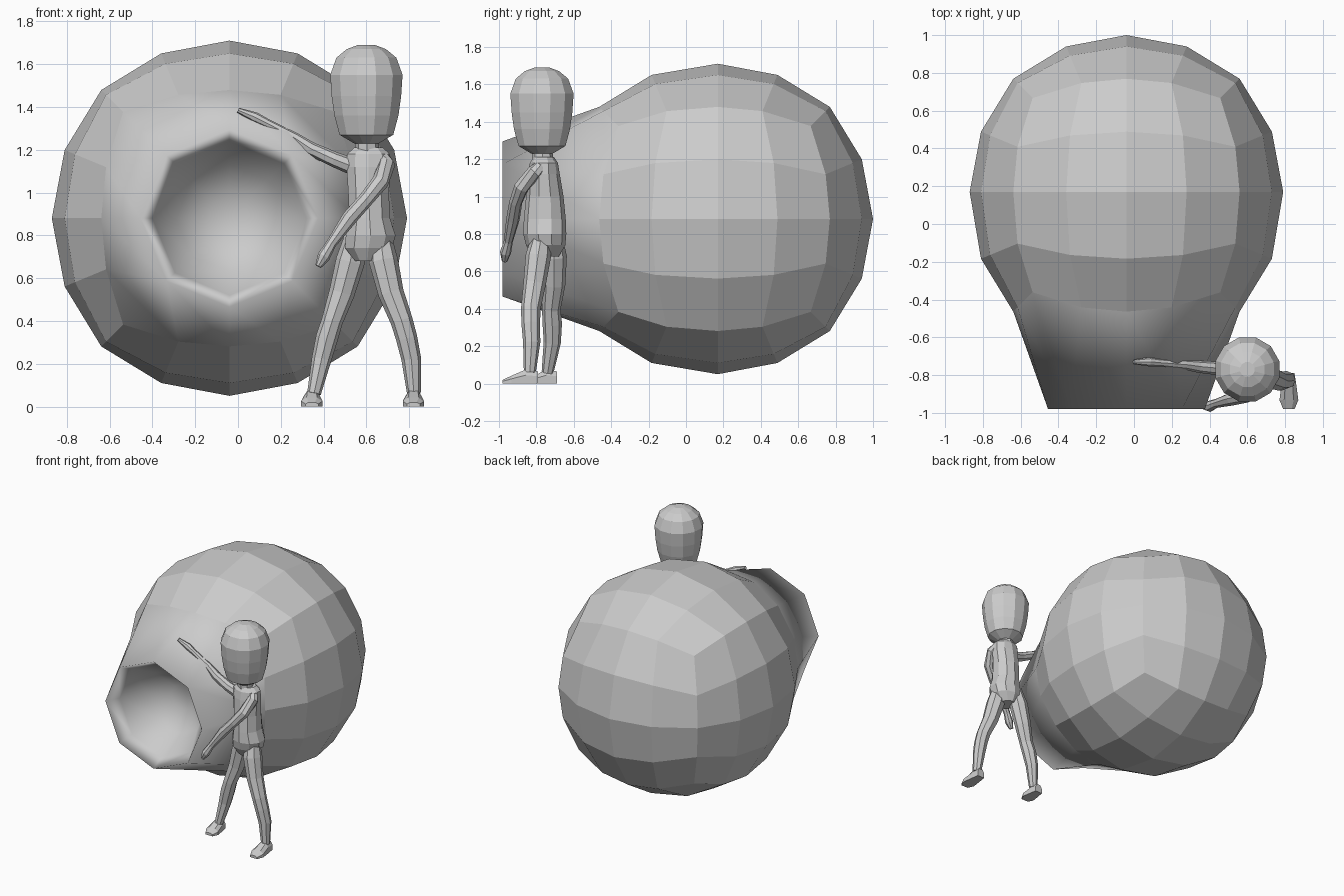
import bpy, bmesh, math
from mathutils import Vector

cube = bpy.data.objects.get("Cube")
if cube:
    bpy.data.objects.remove(cube, do_unlink=True)

GREY = 0.6
mat = bpy.data.materials.new("plain grey")
mat.use_nodes = True
mat.diffuse_color = (GREY, GREY, GREY, 1)
mat.node_tree.nodes["Principled BSDF"].inputs["Base Color"].default_value = (GREY, GREY, GREY, 1)


def finish(name, bm):
    bmesh.ops.recalc_face_normals(bm, faces=bm.faces)
    mesh = bpy.data.meshes.new(name)
    bm.to_mesh(mesh)
    bm.free()
    mesh.materials.append(mat)
    obj = bpy.data.objects.new(name, mesh)
    bpy.context.collection.objects.link(obj)


def loft(name, rings):
    """Skin a list of closed rings and cap both ends."""
    bm = bmesh.new()
    loops = [[bm.verts.new(p) for p in ring] for ring in rings]
    n = len(loops[0])
    for a, b in zip(loops, loops[1:]):
        for i in range(n):
            j = (i + 1) % n
            bm.faces.new((a[i], a[j], b[j], b[i]))
    bm.faces.new(loops[0])
    bm.faces.new(loops[-1])
    finish(name, bm)


def circle(n, turn=0.0):
    return [(math.cos(math.tau * i / n + turn), math.sin(math.tau * i / n + turn)) for i in range(n)]


def stack(name, rows, n, turn=0.0):
    """Level oval rings: x, y, z, half width, half depth."""
    loft(name, [[(x + c * rx, y + s * ry, z) for c, s in circle(n, turn)]
                for x, y, z, rx, ry in rows])


def limb(name, path, n=8):
    """Tube along a path of x, y, z, radius."""
    pts = [Vector(p[:3]) for p in path]
    rings = []
    for i, p in enumerate(pts):
        d = (pts[min(i + 1, len(pts) - 1)] - pts[max(i - 1, 0)]).normalized()
        u = d.cross(Vector((0, 1, 0))).normalized()
        v = d.cross(u)
        rings.append([p + (u * c + v * s) * path[i][3] for c, s in circle(n)])
    loft(name, rings)


# Sack: cube grid rounded into a slightly boxy ball, its front drawn out into an open neck
CENTRE, R = Vector((-0.04, 0.17, 0.88)), 0.83
RIM_Y, RIM_R = -0.98, 0.415
bm = bmesh.new()
bmesh.ops.create_cube(bm, size=2)
bmesh.ops.subdivide_edges(bm, edges=bm.edges[:], cuts=3, use_grid_fill=True)
front = [v for v in bm.verts if v.co.y < -0.99]
mouth = [v for v in front if max(abs(v.co.x), abs(v.co.z)) < 0.6]
middle = min(mouth, key=lambda v: abs(v.co.x) + abs(v.co.z))
rim = sorted((v for v in mouth if v != middle), key=lambda v: math.atan2(v.co.z, v.co.x))
angles = [math.atan2(v.co.z, v.co.x) for v in rim]
for v in bm.verts:
    pull = 0.035 if v.co.y < -0.4 else 0
    grid = Vector([math.tan(c * math.pi / 4) for c in v.co])
    v.co = CENTRE + grid.normalized() * R * (1 + 0.05 * (grid.length - 1))
    v.co.y -= pull


def rim_point(a, r, y):
    return Vector((CENTRE.x + r * math.cos(a), y, CENTRE.z + r * math.sin(a)))


for v, a in zip(rim, angles):
    v.co = rim_point(a, RIM_R, RIM_Y)
smooth = {f for v in rim for f in v.link_faces if middle not in f.verts}
bmesh.ops.delete(bm, geom=[middle], context='VERTS')

# Hollow inside the neck
loop = rim
for r, y in ((0.36, -0.88), (0.25, -0.7), (0.1, -0.62)):
    nxt = [bm.verts.new(rim_point(a, r, y)) for a in angles]
    for i in range(8):
        j = (i + 1) % 8
        smooth.add(bm.faces.new((loop[i], loop[j], nxt[j], nxt[i])))
    loop = nxt
smooth.add(bm.faces.new(loop))
for f in smooth:
    f.smooth = True
finish("sack", bm)

# Head and neck
stack("head", [(0.6, -0.77, z, r, r) for z, r in (
    (1.69, 0.04), (1.67, 0.095), (1.63, 0.145), (1.55, 0.175), (1.45, 0.168),
    (1.36, 0.155), (1.27, 0.13), (1.23, 0.06))], 12, math.pi / 12)
stack("neck", [(0.6, -0.77, 1.25, 0.055, 0.055), (0.605, -0.765, 1.18, 0.058, 0.058)], 8)

# Torso
stack("torso", [
    (0.61, -0.76, 1.21, 0.07, 0.055), (0.61, -0.76, 1.18, 0.105, 0.075),
    (0.61, -0.76, 1.12, 0.108, 0.085), (0.61, -0.755, 1.0, 0.1, 0.1),
    (0.615, -0.755, 0.88, 0.1, 0.112), (0.62, -0.755, 0.8, 0.122, 0.115),
    (0.61, -0.75, 0.74, 0.115, 0.105), (0.605, -0.75, 0.68, 0.06, 0.07)], 10, math.pi / 10)

# Legs: one planted back, one stepping forward
limb("right_leg", [
    (0.55, -0.715, 0.8, 0.05), (0.525, -0.705, 0.68, 0.068), (0.485, -0.705, 0.53, 0.06),
    (0.44, -0.72, 0.4, 0.05), (0.415, -0.715, 0.32, 0.052), (0.39, -0.715, 0.22, 0.046),
    (0.355, -0.74, 0.06, 0.032)])
limb("left_leg", [
    (0.665, -0.77, 0.8, 0.05), (0.68, -0.79, 0.68, 0.068), (0.715, -0.81, 0.53, 0.06),
    (0.765, -0.83, 0.4, 0.052), (0.788, -0.83, 0.32, 0.05), (0.81, -0.825, 0.22, 0.046),
    (0.822, -0.835, 0.06, 0.032)])

# Feet: heel to toe cross-sections, flat underneath
for name, x, heel, toe in (("right_foot", 0.345, -0.69, -0.85), ("left_foot", 0.82, -0.79, -0.98)):
    rings = []
    for t, w, h in ((0, 0.03, 0.065), (0.35, 0.04, 0.075), (0.75, 0.05, 0.042), (1, 0.03, 0.02)):
        y = heel + (toe - heel) * t
        rings.append([(x - w, y, 0), (x + w, y, 0), (x + w, y, h * 0.6),
                      (x + w * 0.5, y, h), (x - w * 0.5, y, h), (x - w, y, h * 0.6)])
    loft(name, rings)

# Arms: one reaching over the neck of the sack, one hanging across the body
limb("right_arm", [
    (0.54, -0.76, 1.12, 0.04), (0.45, -0.765, 1.155, 0.036), (0.34, -0.755, 1.205, 0.032),
    (0.27, -0.745, 1.252, 0.026), (0.14, -0.735, 1.322, 0.02), (0.08, -0.73, 1.352, 0.024),
    (0.0, -0.73, 1.385, 0.012)])
limb("left_arm", [
    (0.67, -0.76, 1.17, 0.035), (0.695, -0.81, 1.13, 0.04), (0.665, -0.88, 1.05, 0.04),
    (0.6, -0.91, 0.97, 0.035), (0.52, -0.925, 0.88, 0.036), (0.435, -0.95, 0.76, 0.024),
    (0.4, -0.965, 0.7, 0.03), (0.375, -0.97, 0.655, 0.015)])
